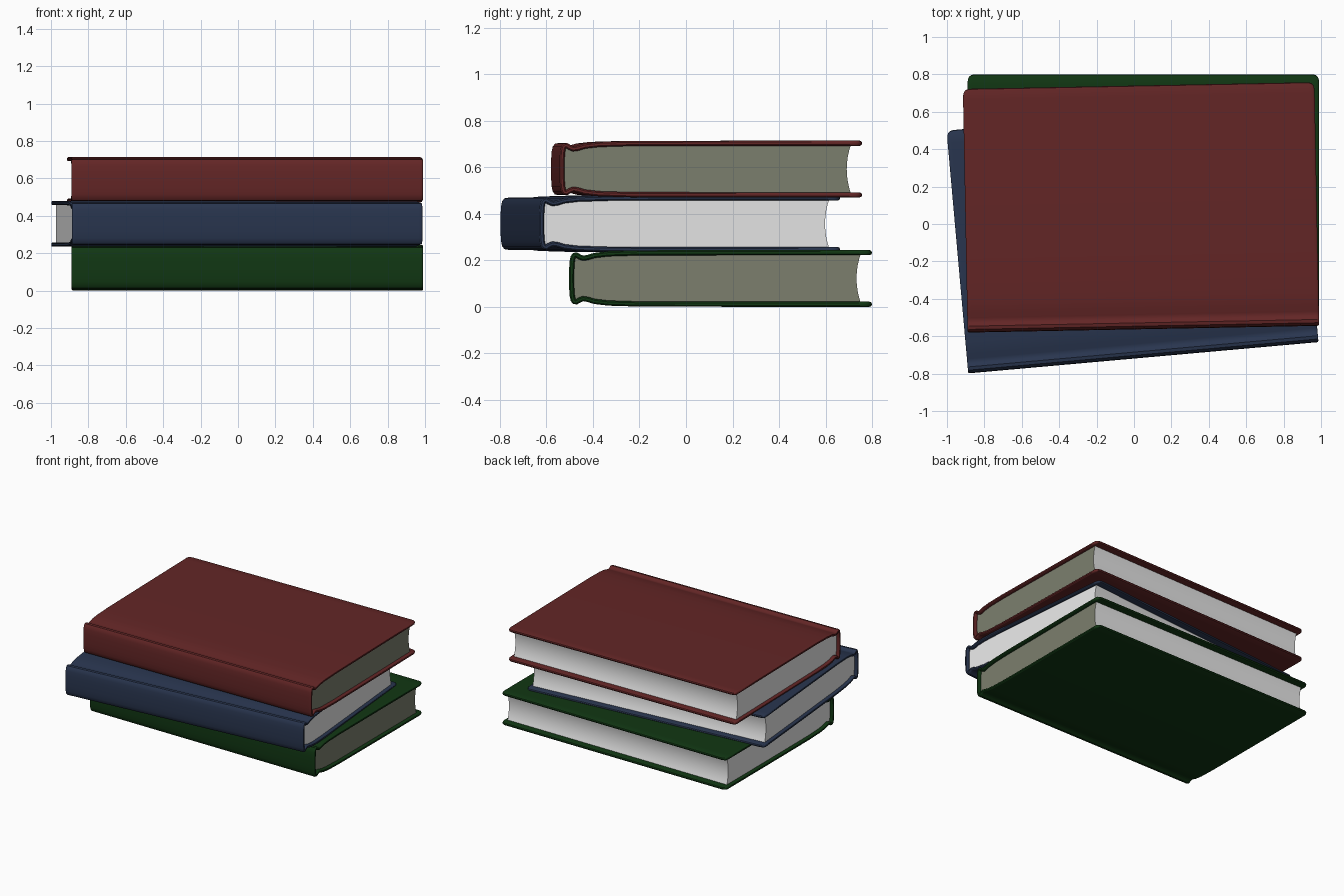
import bpy, bmesh, math

if "Cube" in bpy.data.objects:
    bpy.data.objects.remove(bpy.data.objects["Cube"])

HALF = 0.94      # half the length of a book along its spine
T = 0.011        # half the cover thickness
R = 0.035        # corner rounding of the boards

# centre line of the upper half of the cover: spine, hinge groove, board (y, z)
UPPER = [(0.011, 0), (0.0115, 0.04), (0.014, 0.075), (0.018, 0.093), (0.023, 0.1),
         (0.031, 0.1015), (0.045, 0.093), (0.06, 0.087), (0.08, 0.09), (0.11, 0.099),
         (0.17, 0.106), (0.3, 0.110), (0.8, 0.111), (1.24, 0.111), (1.292, 0.111)]
LINE = [(y, -z) for y, z in UPPER[:0:-1]] + UPPER


def material(name, rgb):
    m = bpy.data.materials.new(name)
    m.diffuse_color = (*rgb, 1)
    m.use_nodes = True
    m.node_tree.nodes["Principled BSDF"].inputs["Base Color"].default_value = m.diffuse_color
    return m


def cover_ring(t, d):
    """Closed outline of the cover, half thickness t, fore edge pulled in by d."""
    pts = [(y - d if y > 1.27 else y, z) for y, z in LINE]
    a, b = [], []
    for i, (y, z) in enumerate(pts):
        p, q = pts[max(i - 1, 0)], pts[min(i + 1, len(pts) - 1)]
        dy, dz = q[0] - p[0], q[1] - p[1]
        n = math.hypot(dy, dz)
        a.append((y - dz / n * t, z + dy / n * t))
        b.append((y + dz / n * t, z - dy / n * t))

    def nose(p):   # rounded lip at the fore edge
        return [(p[0] + t * 0.7, p[1] + t * 0.7), (p[0] + t, p[1]), (p[0] + t * 0.7, p[1] - t * 0.7)]
    return a + nose(pts[-1]) + b[::-1] + nose(pts[0])


def loft(name, sections, mats):
    """Skin a list of (x, outline) sections and cap both ends."""
    bm = bmesh.new()
    rings = [[bm.verts.new((x, y, z)) for y, z in outline] for x, outline in sections]
    n = len(rings[0])
    for r0, r1 in zip(rings, rings[1:]):
        for i in range(n):
            j = (i + 1) % n
            bm.faces.new((r0[i], r0[j], r1[j], r1[i]))
    bm.faces.new(rings[0][::-1])
    right_end = bm.faces.new(rings[-1])
    bmesh.ops.recalc_face_normals(bm, faces=bm.faces)
    right_end.material_index = len(mats) - 1
    me = bpy.data.meshes.new(name)
    bm.to_mesh(me)
    bm.free()
    for m in mats:
        me.materials.append(m)
    ob = bpy.data.objects.new(name, me)
    bpy.context.collection.objects.link(ob)
    bpy.ops.object.select_all(action='DESELECT')
    ob.select_set(True)
    bpy.context.view_layer.objects.active = ob
    bpy.ops.object.shade_smooth_by_angle(angle=math.radians(35))
    return ob


def book(name, cover_mat, page_mats, loc, angle):
    # cover: boards and spine in one piece, thinned and rounded at both ends
    ends = []
    for e, f in ((0, 0.45), (0.003, 0.8), (0.009, 1), (0.02, 1), (R, 1)):
        d = R - math.sqrt(R * R - (R - e) ** 2)
        ends.append((HALF - e, cover_ring(T * f, d)))
    sections = [(-x, o) for x, o in ends] + ends[::-1]
    cover = loft(name + "_cover", sections, [cover_mat])

    # page block: fills the cover, with a hollow fore edge
    fore = []
    for i in range(9):
        s = 1 - i / 4
        fore.append((1.236 + 0.02 * s * s, 0.111 * s))
    outline = LINE[2:-2] + fore
    pages = loft(name + "_pages", [(-0.916, outline), (0.916, outline)], page_mats)
    for ob in (cover, pages):
        ob.location = loc
        ob.rotation_euler.z = math.radians(angle)


red = material("dark red", (0.125, 0.019, 0.019))
blue = material("navy blue", (0.022, 0.036, 0.078))
green = material("dark green", (0.0055, 0.038, 0.0065))
paper = material("white paper", (0.8, 0.8, 0.8))
olive = material("olive paper", (0.2, 0.21, 0.155))

book("bottom_book", green, [paper, olive], (0.05, -0.503, 0.122), 0)
book("middle_book", blue, [paper], (0.05, -0.715, 0.357), 5.1)
book("top_book", red, [paper, olive], (0.05, -0.5625, 0.592), 1.1)
